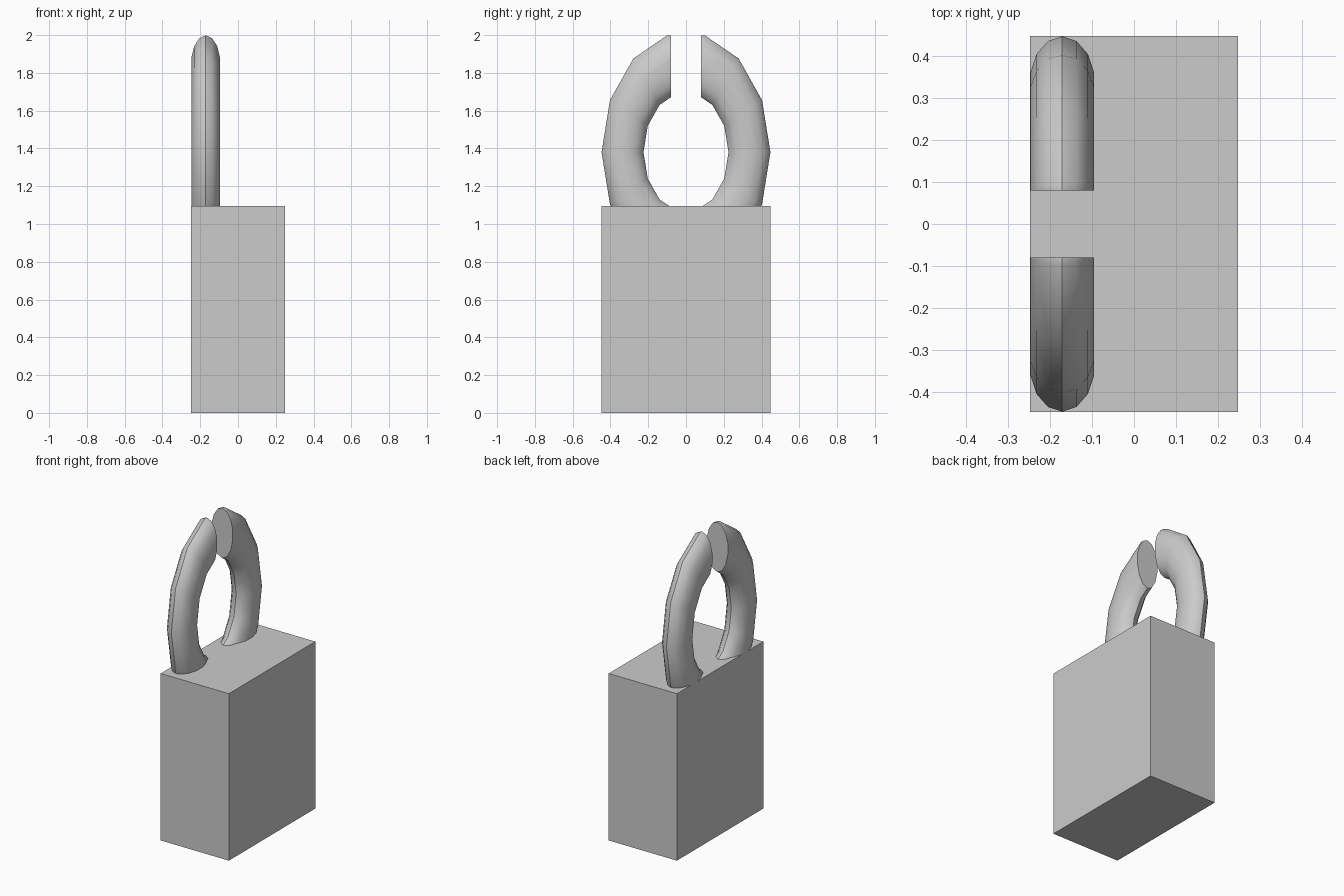
import bpy, bmesh
from math import sin, cos, tau, radians
from mathutils import Vector

old = bpy.data.objects.get("Cube")
if old:
    bpy.data.objects.remove(old)

grey = bpy.data.materials.new("plain_grey")
grey.use_nodes = True
colour = (0.6, 0.6, 0.6, 1)
grey.diffuse_color = colour
grey.node_tree.nodes["Principled BSDF"].inputs["Base Color"].default_value = colour


def add_object(name, bm):
    bmesh.ops.recalc_face_normals(bm, faces=bm.faces[:])
    mesh = bpy.data.meshes.new(name)
    bm.to_mesh(mesh)
    bm.free()
    mesh.materials.append(grey)
    obj = bpy.data.objects.new(name, mesh)
    bpy.context.collection.objects.link(obj)
    return obj


def cut(bm, point, normal):
    """Remove everything on the normal side of a plane and cap the opening."""
    geom = bm.verts[:] + bm.edges[:] + bm.faces[:]
    res = bmesh.ops.bisect_plane(bm, geom=geom, plane_co=point, plane_no=normal, clear_outer=True)
    edges = [e for e in res["geom_cut"] if isinstance(e, bmesh.types.BMEdge)]
    bmesh.ops.holes_fill(bm, edges=edges)


# Solid block body
bm = bmesh.new()
bmesh.ops.create_cube(bm, size=1)
bmesh.ops.scale(bm, vec=(0.495, 0.895, 1.095), verts=bm.verts)
bmesh.ops.translate(bm, vec=(0, 0, 1.095 / 2), verts=bm.verts)
add_object("body", bm)


# Stretched ring, split into two open arms
def ring_arm(name, side):
    n, m = 14, 14
    bm = bmesh.new()
    rings = []
    for i in range(n):
        a = tau * i / n
        ring = []
        for j in range(m):
            b = tau * j / m
            r = 0.336 + 0.111 * cos(b)
            ring.append(bm.verts.new((-0.171 + 0.078 * sin(b), r * cos(a), 1.38 + 1.42 * r * sin(a))))
        rings.append(ring)
    for i in range(n):
        for j in range(m):
            p, q = rings[i], rings[(i + 1) % n]
            k = (j + 1) % m
            bm.faces.new((p[j], q[j], q[k], p[k]))
    cut(bm, Vector((0, side * 0.08, 0)), Vector((0, -side, 0)))
    cut(bm, Vector((0, 0, 1.05)), Vector((0, 0, -1)))
    obj = add_object(name, bm)
    bpy.ops.object.select_all(action='DESELECT')
    bpy.context.view_layer.objects.active = obj
    obj.select_set(True)
    bpy.ops.object.shade_smooth_by_angle(angle=radians(35))


ring_arm("front_arm", -1)
ring_arm("back_arm", 1)
